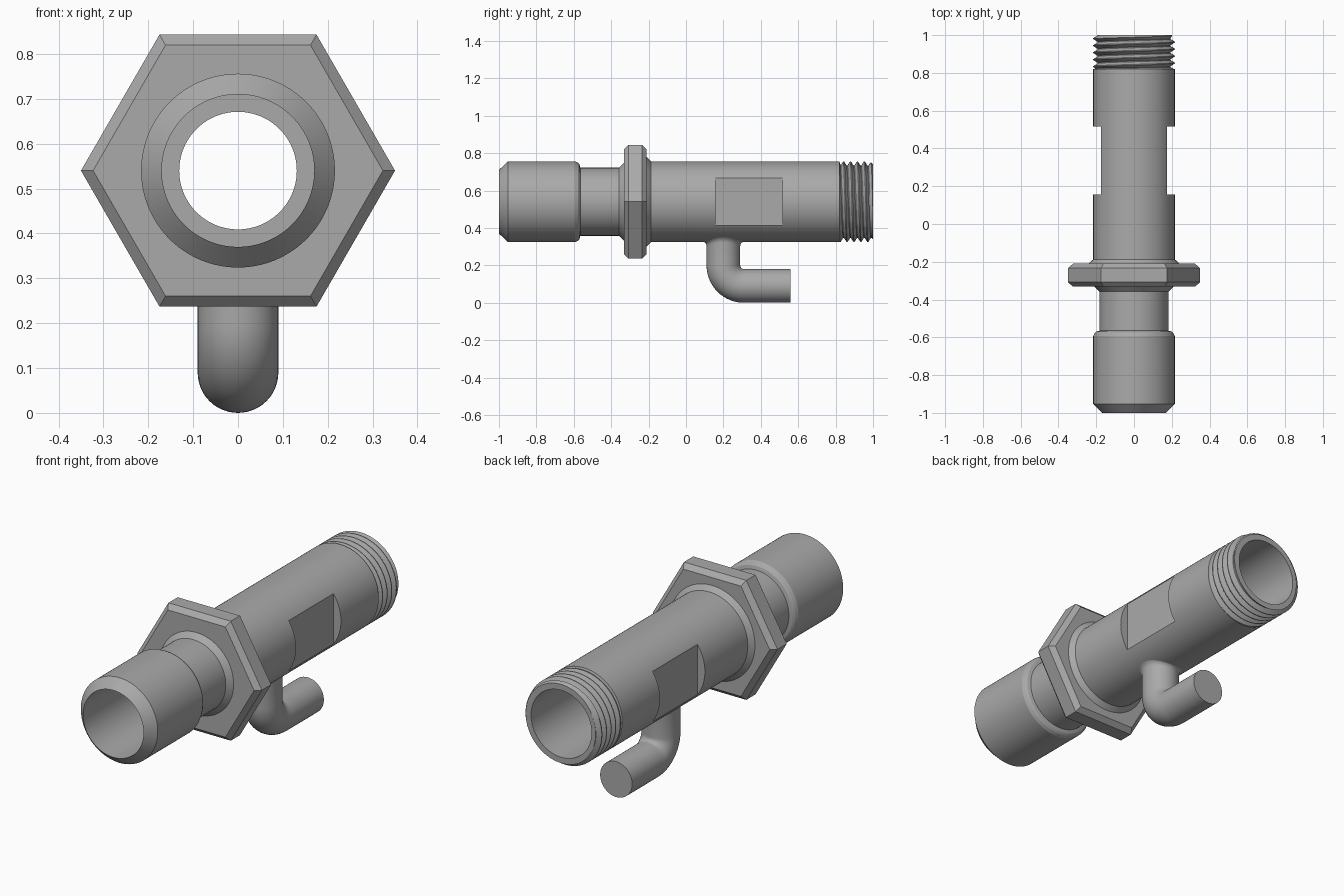
import bpy, bmesh
from math import sin, cos, pi, sqrt, radians, floor

if "Cube" in bpy.data.objects:
    bpy.data.objects.remove(bpy.data.objects["Cube"])

AXIS_Z = 0.54      # height of the fitting's long axis
R = 0.216          # body radius
BORE = 0.17

metal = bpy.data.materials.new("grey_metal")
metal.diffuse_color = (0.4, 0.4, 0.4, 1)
metal.use_nodes = True
metal.node_tree.nodes["Principled BSDF"].inputs["Base Color"].default_value = metal.diffuse_color


def finish(name, bm, angle=30):
    bmesh.ops.remove_doubles(bm, verts=bm.verts, dist=1e-5)
    bmesh.ops.recalc_face_normals(bm, faces=bm.faces)
    me = bpy.data.meshes.new(name)
    bm.to_mesh(me)
    bm.free()
    ob = bpy.data.objects.new(name, me)
    bpy.context.collection.objects.link(ob)
    me.materials.append(metal)
    smooth(ob, angle)
    return ob


def smooth(ob, angle=30):
    bpy.ops.object.select_all(action='DESELECT')
    ob.select_set(True)
    bpy.context.view_layer.objects.active = ob
    bpy.ops.object.shade_smooth_by_angle(angle=radians(angle))


def skin(bm, rings, closed=False):
    """Join equal-length rings of points with quads."""
    vs = [[bm.verts.new(p) for p in ring] for ring in rings]
    n = len(vs[0])
    for j in range(len(vs) if closed else len(vs) - 1):
        a, b = vs[j], vs[(j + 1) % len(vs)]
        for i in range(n):
            k = (i + 1) % n
            bm.faces.new((a[i], a[k], b[k], b[i]))
    return vs


def lathe(name, profile, n, phase=0.0):
    """Spin a closed (y, radius) profile around the long axis."""
    bm = bmesh.new()
    skin(bm, [[(r * sin(phase + 2 * pi * i / n), y, AXIS_Z + r * cos(phase + 2 * pi * i / n))
               for i in range(n)] for y, r in profile], closed=True)
    return finish(name, bm)


# Hollow body with nose chamfer, neck, collar cones and stepped bore
body = lathe("body", [
    (-1, BORE), (-0.952, R), (-0.593, R), (-0.578, 0.209), (-0.57, 0.2), (-0.565, 0.182),
    (-0.358, 0.182), (-0.332, 0.208), (-0.21, 0.24), (-0.187, R), (0.82, R), (0.832, 0.18),
    (0.99, 0.18), (1, BORE), (-0.18, BORE), (-0.18, 0.131), (-0.62, 0.131), (-0.62, BORE)], 96)

# Wrench flats cut on both sides
for s in (-1, 1):
    bpy.ops.mesh.primitive_cube_add(size=1, location=(s * (0.174 + 0.1), 0.337, AXIS_Z))
    cutter = bpy.context.object
    cutter.name = "flat_cutter"
    cutter.scale = (0.2, 0.36, 0.5)
    cutter.hide_render = True
    bpy.context.view_layer.update()
    mod = body.modifiers.new("flat", 'BOOLEAN')
    mod.operation, mod.solver, mod.object = 'DIFFERENCE', 'EXACT', cutter
    bpy.context.view_layer.objects.active = body
    bpy.ops.object.modifier_apply(modifier=mod.name)
    bpy.data.objects.remove(cutter)
smooth(body, 20)

# Bevelled hexagonal flange
lathe("hex_flange", [(-0.332, 0.2), (-0.332, 0.323), (-0.308, 0.35), (-0.234, 0.35),
                     (-0.21, 0.323), (-0.21, 0.2)], 6, pi / 2)

# Helical screw thread
PITCH, Y0, Y1, SEG = 0.037, 0.822, 1.0, 72
TOOTH = [(0, 0.193), (0.1, 0.193), (0.5, R), (0.62, R), (1, 0.193)]


def thread_radius(y, turn):
    p = (y - Y0) / PITCH - turn
    p -= floor(p + 1e-9)
    for (a, ra), (b, rb) in zip(TOOTH, TOOTH[1:]):
        if p <= b:
            r = ra + (rb - ra) * (p - a) / (b - a)
            break
    return min(r, 0.2 + (Y1 - y))


bm = bmesh.new()
columns = []
for i in range(SEG + 1):
    turn = i / SEG
    a = 2 * pi * turn
    pts = []
    for k in range(-1, 6):
        for t, _ in TOOTH[:-1]:
            y = min(max(Y0 + PITCH * (k + t + turn), Y0), Y1)
            pts.append((y, thread_radius(y, turn)))
    pts = [(Y0, 0.18)] + pts + [(Y1, BORE)]
    columns.append([bm.verts.new((r * sin(a), y, AXIS_Z + r * cos(a))) for y, r in pts])
for c, d in zip(columns, columns[1:]):
    for j in range(len(c) - 1):
        bm.faces.new((c[j], c[j + 1], d[j + 1], d[j]))
bmesh.ops.dissolve_degenerate(bm, dist=1e-5, edges=bm.edges)
finish("screw_thread", bm, 25)

# Bent side pipe: saddle fillet under the body, drop, elbow, straight run
PR, PY, FIL, BEND, N = 0.09, 0.2, 0.022, 0.11, 48
rings = []
for j in range(7):
    t = pi / 2 * j / 6
    r = PR + FIL * (1 - sin(t))
    rings.append([(r * cos(a), PY + r * sin(a),
                   AXIS_Z + 0.002 - sqrt(R * R - (r * cos(a)) ** 2) - FIL * (1 - cos(t)))
                  for a in (2 * pi * i / N for i in range(N))])


def pipe_ring(y, z, t):
    """Ring whose plane is turned by t from level towards the back."""
    return [(PR * cos(a), y + PR * sin(a) * cos(t), z + PR * sin(a) * sin(t))
            for a in (2 * pi * i / N for i in range(N))]


for j in range(17):
    t = pi / 2 * j / 16
    rings.append(pipe_ring(PY + BEND * (1 - cos(t)), PR + BEND * (1 - sin(t)), t))
rings.append(pipe_ring(0.56, PR, pi / 2))
bm = bmesh.new()
vs = skin(bm, rings)
bm.faces.new(vs[-1])
finish("side_pipe", bm)
